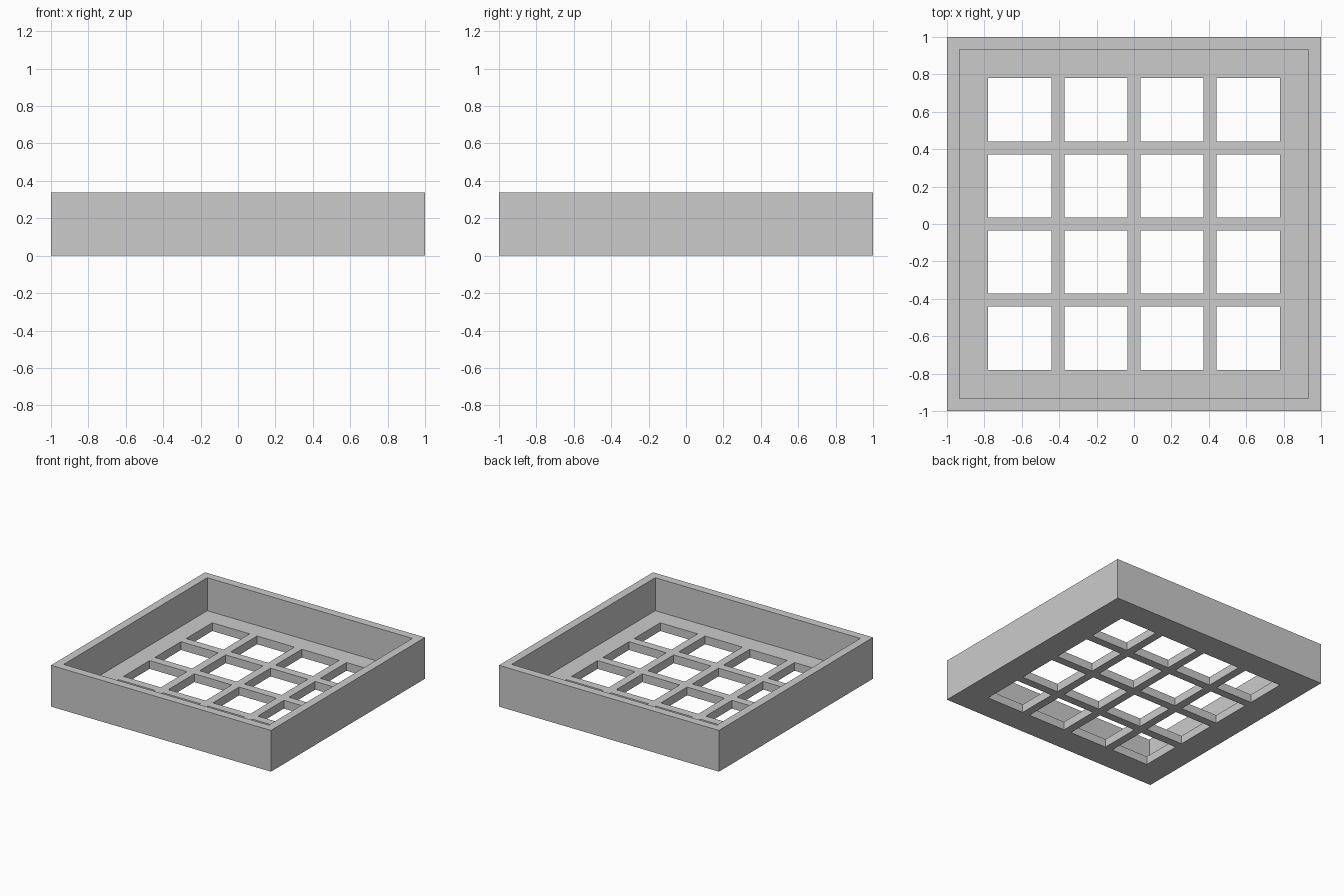
import bpy
import bmesh

cube = bpy.data.objects.get("Cube")
if cube:
    bpy.data.objects.remove(cube, do_unlink=True)

U = 2 / 29.5          # wall, floor and bar thickness
HEIGHT = 5 * U        # tray height
HOLE = 5 * U          # side of each square opening
PITCH = HOLE + U      # spacing of the openings
COUNT = 4

grey = bpy.data.materials.new("light_grey")
grey.use_nodes = True
colour = (0.6, 0.6, 0.6, 1)
grey.diffuse_color = colour
grey.node_tree.nodes["Principled BSDF"].inputs["Base Color"].default_value = colour

# Grid lines across the floor: outer face, inner wall, opening edges
half = [1 - U]
for i in range(COUNT // 2):
    centre = (i + 0.5) * PITCH
    half += [centre - HOLE / 2, centre + HOLE / 2]
lines = sorted([-v for v in half] + half + [-1, 1])
last = len(lines) - 2


def is_hole(i, j):
    return all(2 <= k <= last - 2 and k % 2 == 0 for k in (i, j))


def is_rim(i, j):
    return i in (0, last) or j in (0, last)


# Solid tray: a cell's top is the rim, the floor or open
def top_of(i, j):
    if not (0 <= i <= last and 0 <= j <= last) or is_hole(i, j):
        return 0
    return HEIGHT if is_rim(i, j) else U


bm = bmesh.new()


def quad(*points):
    bm.faces.new([bm.verts.new(p) for p in points])


def step(a, b, low, high):
    # Upright face over the edge a-b, split at floor level
    levels = [z for z in (0, U, HEIGHT) if low <= z <= high]
    for z0, z1 in zip(levels, levels[1:]):
        quad((*a, z0), (*b, z0), (*b, z1), (*a, z1))


for i in range(last + 1):
    for j in range(last + 1):
        x0, x1, y0, y1 = lines[i], lines[i + 1], lines[j], lines[j + 1]
        corners = [(x0, y0), (x1, y0), (x1, y1), (x0, y1)]
        top = top_of(i, j)
        if top:
            quad(*[(*c, top) for c in corners])
            quad(*[(*c, 0) for c in reversed(corners)])
        for k, (di, dj) in enumerate([(0, -1), (1, 0), (0, 1), (-1, 0)]):
            low = top_of(i + di, j + dj)
            if low < top:
                step(corners[k], corners[(k + 1) % 4], low, top)

# Weld the cells and merge coplanar faces
bmesh.ops.remove_doubles(bm, verts=bm.verts, dist=0.0001)
bmesh.ops.recalc_face_normals(bm, faces=bm.faces)
bmesh.ops.dissolve_limit(bm, angle_limit=0.01, verts=bm.verts, edges=bm.edges)

mesh = bpy.data.meshes.new("grid_tray")
bm.to_mesh(mesh)
bm.free()
mesh.materials.append(grey)
tray = bpy.data.objects.new("grid_tray", mesh)
bpy.context.collection.objects.link(tray)
